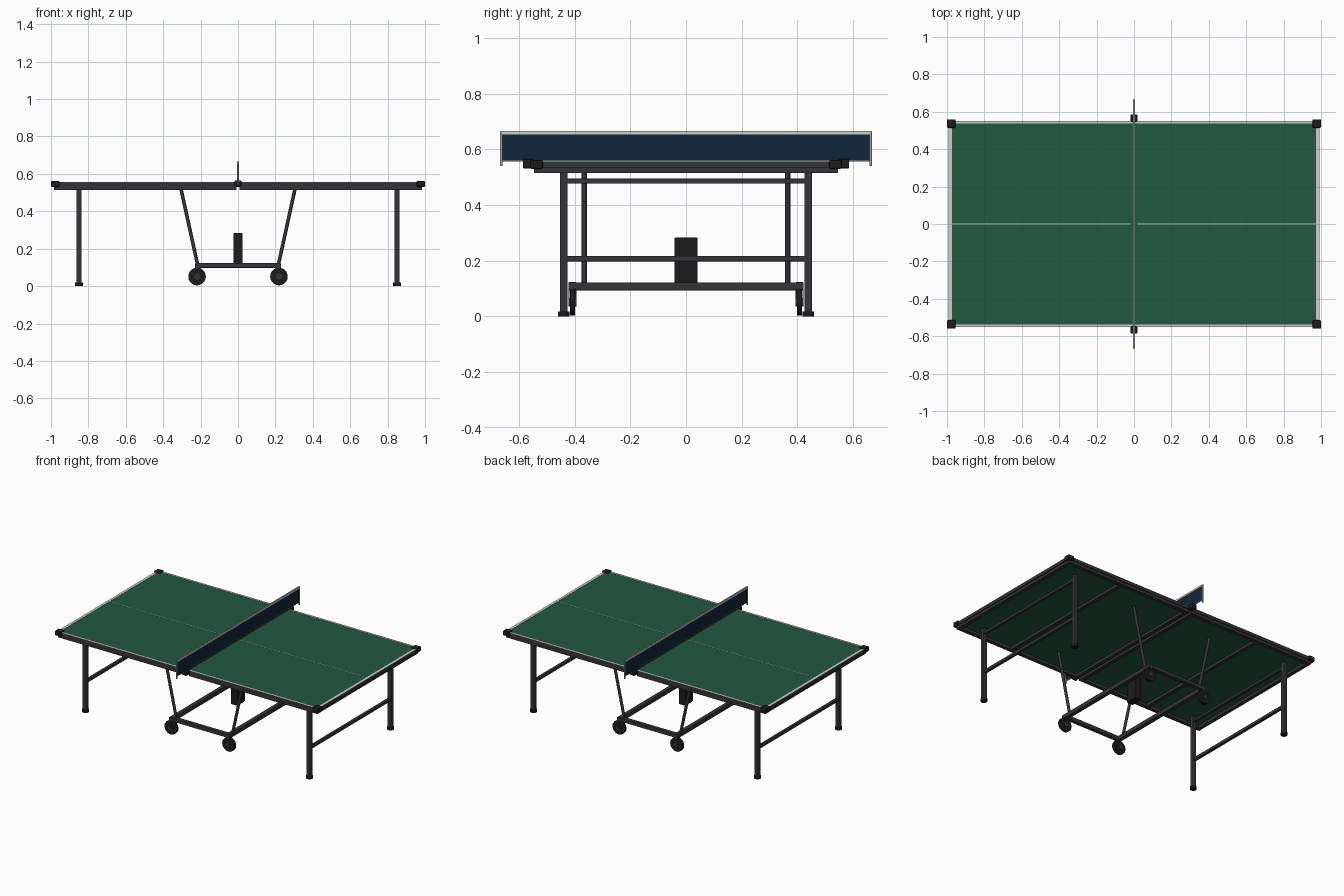
import bpy
import math
from mathutils import Vector

cube = bpy.data.objects.get("Cube")
if cube:
    bpy.data.objects.remove(cube, do_unlink=True)


def material(name, rgb):
    m = bpy.data.materials.new(name)
    m.use_nodes = True
    m.diffuse_color = (*rgb, 1)
    m.node_tree.nodes["Principled BSDF"].inputs["Base Color"].default_value = (*rgb, 1)
    return m


GREEN = material("table green", (0.016, 0.1, 0.052))
WHITE = material("line white", (0.62, 0.62, 0.59))
FRAME = material("frame charcoal", (0.036, 0.035, 0.041))
BLACK = material("rubber black", (0.012, 0.012, 0.012))
NAVY = material("net navy", (0.005, 0.02, 0.046))
STEEL = material("post grey", (0.36, 0.36, 0.36))


def box(name, centre, size, mat, bevel=0.0):
    bpy.ops.mesh.primitive_cube_add(size=1, location=centre)
    ob = bpy.context.object
    ob.name = name
    ob.scale = size
    bpy.ops.object.transform_apply(location=False, rotation=False, scale=True)
    ob.data.materials.append(mat)
    if bevel:
        mod = ob.modifiers.new("soft edges", 'BEVEL')
        mod.width = bevel
        mod.segments = 2
    return ob


def rod(name, a, b, radius, mat, sides=16):
    a, b = Vector(a), Vector(b)
    bpy.ops.mesh.primitive_cylinder_add(vertices=sides, radius=radius,
                                        depth=(b - a).length, location=(a + b) / 2)
    ob = bpy.context.object
    ob.name = name
    ob.rotation_euler = (b - a).to_track_quat('Z', 'Y').to_euler()
    ob.data.materials.append(mat)
    bpy.ops.object.shade_smooth_by_angle(angle=math.radians(40))
    return ob


for sx, end in ((-1, "right"), (1, "left")):
    # Half table top: dark edges, green playing face and underside
    top = box(f"{end}_table_half", (sx * 0.4985, 0, 0.544), (0.987, 1.102, 0.02), GREEN)
    top.data.materials.append(FRAME)
    for f in top.data.polygons:
        f.material_index = 0 if abs(f.normal.z) > 0.5 else 1

    # Painted lines
    box(f"{end}_end_line", (sx * 0.983, 0, 0.5545), (0.018, 1.102, 0.002), WHITE)
    box(f"{end}_centre_line", (sx * 0.4985, 0, 0.5545), (0.96, 0.004, 0.002), WHITE)

    # Under-table frame
    for x, part in ((0.972, "end_rail"), (0.55, "cross_beam"), (0.022, "middle_rail")):
        box(f"{end}_{part}", (sx * x, 0, 0.526), (0.025, 1.06, 0.022), FRAME)

    # End leg braces and carriage cross bar
    box(f"{end}_lower_brace", (sx * 0.85, 0, 0.208), (0.02, 0.86, 0.02), FRAME, 0.002)
    box(f"{end}_upper_brace", (sx * 0.85, 0, 0.486), (0.018, 0.86, 0.017), FRAME, 0.002)
    box(f"{end}_carriage_bar", (sx * 0.215, 0, 0.108), (0.028, 0.845, 0.028), FRAME, 0.002)

    for sy, side in ((-1, "front"), (1, "back")):
        tag = f"{side}_{end}"
        box(f"{tag}_side_line", (sx * 0.4985, sy * 0.5445, 0.5545), (0.987, 0.013, 0.002), WHITE)
        box(f"{tag}_side_rail", (sx * 0.497, sy * 0.532, 0.526), (0.976, 0.026, 0.022), FRAME)
        box(f"{tag}_corner_cap", (sx * 0.977, sy * 0.537, 0.546), (0.046, 0.046, 0.032), BLACK, 0.006)

        # Leg and foot
        box(f"{tag}_leg", (sx * 0.85, sy * 0.439, 0.266), (0.028, 0.028, 0.51), FRAME, 0.004)
        rod(f"{tag}_foot", (sx * 0.85, sy * 0.439, 0), (sx * 0.85, sy * 0.439, 0.018), 0.021, BLACK)

        # Slanted carriage strut
        rod(f"{tag}_strut", (sx * 0.215, sy * 0.365, 0.11), (sx * 0.306, sy * 0.365, 0.525),
            0.0095, FRAME)

        # Caster: tyre, hub and fork
        x, y = sx * 0.219, sy * 0.408
        rod(f"{tag}_wheel", (x, y - 0.009, 0.051), (x, y + 0.009, 0.051), 0.047, BLACK, 28)
        rod(f"{tag}_hub", (x, y - 0.014, 0.051), (x, y + 0.014, 0.051), 0.016, FRAME)
        for d in (-0.012, 0.012):
            box(f"{tag}_fork", (x, y + d, 0.074), (0.022, 0.004, 0.056), BLACK)

for sy, side in ((-1, "front"), (1, "back")):
    # Carriage side rail, net clamp and net post
    box(f"{side}_carriage_rail", (0, sy * 0.408, 0.111), (0.44, 0.026, 0.026), FRAME, 0.002)
    box(f"{side}_net_clamp", (0, sy * 0.566, 0.548), (0.036, 0.04, 0.034), BLACK, 0.005)
    rod(f"{side}_net_post", (0, sy * 0.663, 0.54), (0, sy * 0.663, 0.664), 0.005, STEEL)

# Net with its tapes
box("net", (0, 0, 0.606), (0.004, 1.32, 0.096), NAVY)
box("net_top_tape", (0, 0, 0.660), (0.009, 1.332, 0.012), STEEL).data.materials.append(WHITE)
for f in bpy.context.object.data.polygons:
    f.material_index = 1 if abs(f.normal.x) > 0.5 else 0
box("net_bottom_cord", (0, 0, 0.558), (0.006, 1.32, 0.004), STEEL)

# Storage box over the carriage
box("storage_box", (0, 0, 0.202), (0.05, 0.084, 0.162), BLACK, 0.004)
